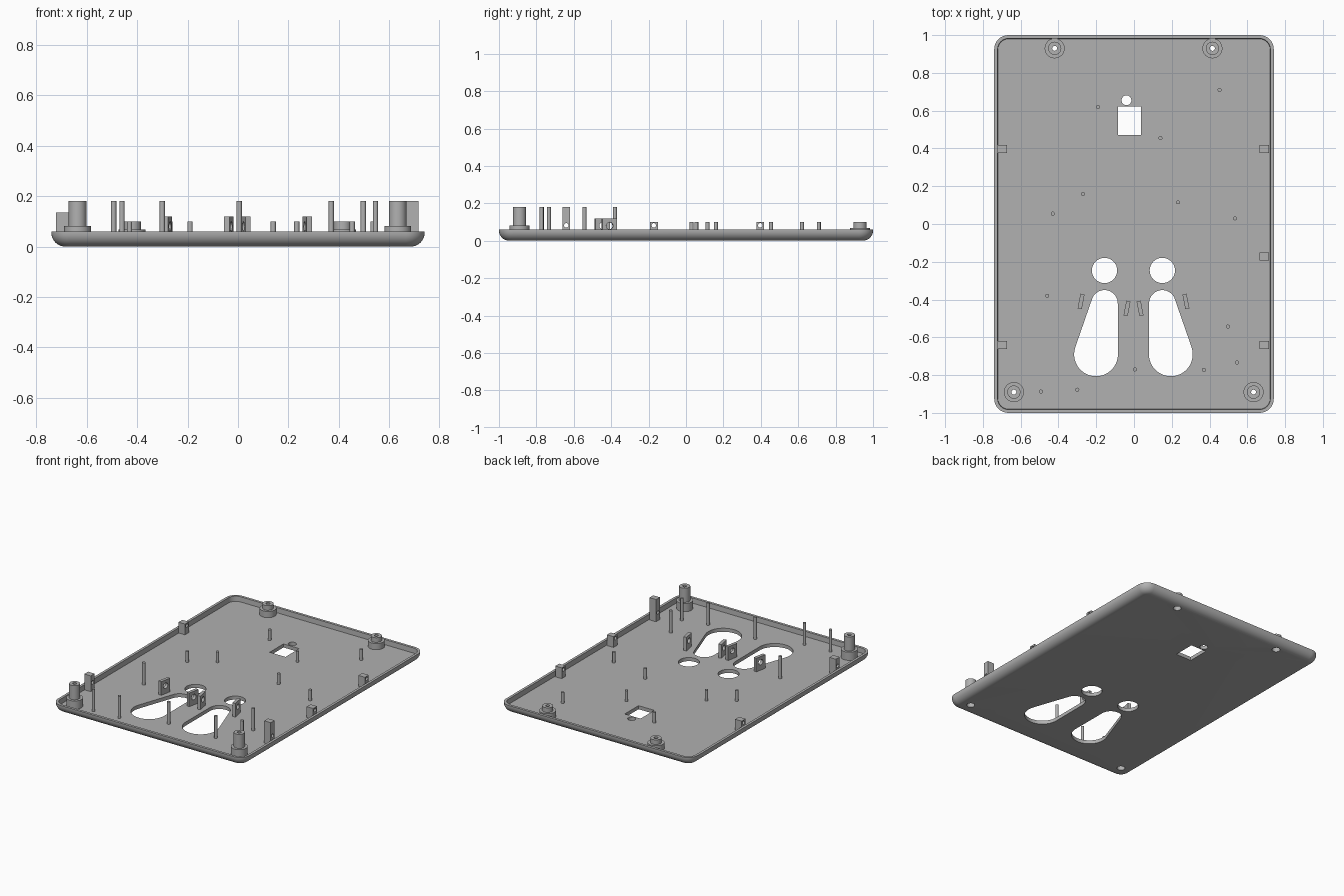
import bpy, bmesh, math
from mathutils import Matrix, Vector

if "Cube" in bpy.data.objects:
    bpy.data.objects.remove(bpy.data.objects["Cube"])

grey = bpy.data.materials.new("grey plastic")
grey.use_nodes = True
grey.diffuse_color = (0.44, 0.44, 0.44, 1)
grey.node_tree.nodes["Principled BSDF"].inputs["Base Color"].default_value = (0.44, 0.44, 0.44, 1)


def finish(name, bm):
    bmesh.ops.recalc_face_normals(bm, faces=bm.faces)
    mesh = bpy.data.meshes.new(name)
    bm.to_mesh(mesh)
    bm.free()
    mesh.materials.append(grey)
    obj = bpy.data.objects.new(name, mesh)
    bpy.context.collection.objects.link(obj)
    return obj


def activate(obj):
    bpy.ops.object.select_all(action='DESELECT')
    obj.select_set(True)
    bpy.context.view_layer.objects.active = obj


def smooth(obj):
    activate(obj)
    bpy.ops.object.shade_smooth_by_angle(angle=math.radians(35))


def loft(name, rings, closed=False):
    """Join matching rings of points; cap the ends unless closed."""
    bm = bmesh.new()
    loops = [[bm.verts.new(p) for p in ring] for ring in rings]
    n = len(loops[0])
    pairs = list(zip(loops, loops[1:])) + ([(loops[-1], loops[0])] if closed else [])
    for a, b in pairs:
        for i in range(n):
            j = (i + 1) % n
            bm.faces.new((a[i], a[j], b[j], b[i]))
    if not closed:
        bm.faces.new(loops[0])
        bm.faces.new(loops[-1])
    return finish(name, bm)


def arc(cx, cy, r, start, end, steps):
    angles = [math.radians(start + (end - start) * i / steps) for i in range(steps + 1)]
    return [(cx + r * math.cos(a), cy + r * math.sin(a)) for a in angles]


def circle(x, y, r, n=32):
    return arc(x, y, r, 0, 360, n)[:-1]


def prism(name, outline, z0, z1):
    return loft(name, [[(x, y, z) for x, y in outline] for z in (z0, z1)])


def cut(obj, cutter):
    cutter.hide_render = True
    mod = obj.modifiers.new("cut", 'BOOLEAN')
    mod.operation = 'DIFFERENCE'
    mod.solver = 'EXACT'
    mod.object = cutter
    activate(obj)
    bpy.ops.object.modifier_apply(modifier=mod.name)
    bpy.data.objects.remove(cutter)


def holed_block(name, x, y, size, top, hole_z, hole_r, turn=0):
    """Upright block with a round hole running along its local x."""
    bm = bmesh.new()
    bmesh.ops.create_cube(bm, size=1)
    place = Matrix.Translation((x, y, 0)) @ Matrix.Rotation(math.radians(turn), 4, 'Z')
    height = top - FLOOR + 0.005
    bm.transform(place @ Matrix.Translation((0, 0, top - height / 2))
                 @ Matrix.Diagonal((size[0], size[1], height, 1)))
    block = finish(name, bm)
    hole = prism("hole_cutter", circle(0, 0, hole_r, 24), -0.1, 0.1)
    hole.data.transform(place @ Matrix.Translation((0, 0, hole_z))
                        @ Matrix.Rotation(math.pi / 2, 4, 'Y'))
    cut(block, hole)
    smooth(block)


# Tray: rounded rectangle shell with a rolled lower edge
W, L, TOP, FLOOR, ROLL = 0.74, 1.0, 0.06, 0.025, 0.055


def rounded(inset, z):
    r = max(0.075 - inset, 0.015)
    w, l = W - inset - r, L - inset - r
    pts = []
    for k, (sx, sy) in enumerate(((1, 1), (-1, 1), (-1, -1), (1, -1))):
        pts += arc(sx * w, sy * l, r, 90 * k, 90 * k + 90, 8)
    return [(x, y, z) for x, y in pts]


rings = []
for i in range(9):
    a = math.radians(90 * i / 8)
    rings.append(rounded(ROLL * (1 - math.sin(a)), ROLL * (1 - math.cos(a))))
rings += [rounded(0, TOP), rounded(0.018, TOP), rounded(0.02, FLOOR)]
tray = loft("tray", rings)

# Openings in the tray floor
openings = [circle(-0.04, 0.655, 0.026),
            [(-0.085, 0.47), (0.037, 0.47), (0.037, 0.622), (-0.085, 0.622)]]
small, big = Vector((0.153, -0.42)), Vector((0.198, -0.69))
r_small, r_big = 0.07, 0.116
gap = big - small
tilt = math.degrees(math.atan2(gap.y, gap.x) + math.acos((r_small - r_big) / gap.length))
for side in (1, -1):
    pear = arc(*small, r_small, tilt, 180, 20) + arc(*big, r_big, 180, 360 + tilt, 24)
    openings.append([(side * x - 0.003, y) for x, y in pear])
    openings.append(circle(side * 0.153 - 0.003, -0.246, 0.067))

# Screw bosses: x, y, base top, post top, counterbore depth
bosses = [(-0.42, 0.93, 0.068, 0.10, 0.05), (0.415, 0.93, 0.068, 0.10, 0.05),
          (-0.636, -0.89, 0.082, 0.18, 0.06), (0.633, -0.89, 0.082, 0.18, 0.06)]
for x, y, *_ in bosses:
    openings.append(circle(x, y, 0.026))
for outline in openings:
    cut(tray, prism("opening_cutter", outline, -0.05, 0.1))
smooth(tray)

for x, y, base, top, bore in bosses:
    profile = [(0.026, 0.02), (0.053, 0.02), (0.053, base), (0.035, base),
               (0.035, top), (0.013, top), (0.013, bore), (0.026, bore)]
    boss = loft("screw_boss", [[(px, py, z) for px, py in circle(x, y, r)]
                               for r, z in profile], closed=True)
    smooth(boss)

# Locating pins, short and tall
short_pins = [(-0.19, 0.62), (0.453, 0.71), (0.14, 0.455), (-0.27, 0.16),
              (-0.43, 0.055), (0.233, 0.115), (0.535, 0.03)]
tall_pins = [(-0.46, -0.38), (0.497, -0.543), (0.545, -0.733), (0.37, -0.772),
             (0.005, -0.77), (-0.30, -0.877), (-0.493, -0.887)]
for pins, top in ((short_pins, 0.10), (tall_pins, 0.18)):
    for x, y in pins:
        smooth(prism("pin", circle(x, y, 0.0105, 16), FLOOR - 0.005, top))

# Side clips along the long walls
for x, y, top in ((-0.697, 0.397, 0.10), (-0.697, -0.64, 0.135), (0.69, 0.397, 0.10),
                  (0.69, -0.172, 0.10), (0.69, -0.64, 0.18)):
    holed_block("side_clip", x, y, (0.05, 0.042), top, 0.082, 0.012)

# Slanted bracket plates beside the pear-shaped openings
for x, y, turn in ((-0.28, -0.41, -11), (-0.037, -0.447, -11),
                   (0.032, -0.447, 11), (0.275, -0.41, 11)):
    holed_block("bracket_plate", x, y, (0.022, 0.08), 0.12, 0.08, 0.019, turn)
